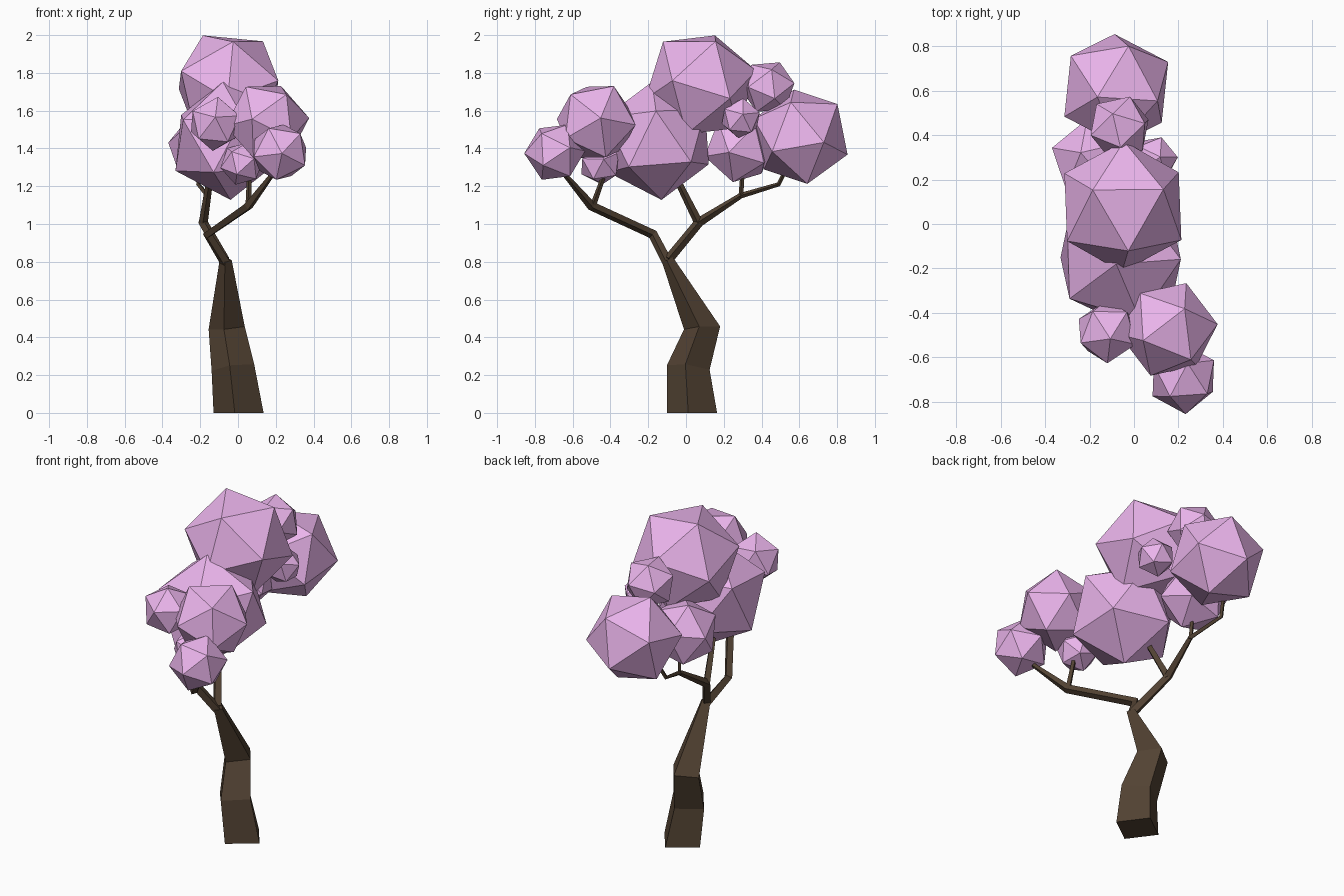
import bpy, bmesh, math
from mathutils import Vector, Matrix

if "Cube" in bpy.data.objects:
    bpy.data.objects.remove(bpy.data.objects["Cube"])


def material(name, rgb):
    m = bpy.data.materials.new(name)
    m.diffuse_color = (*rgb, 1)
    m.use_nodes = True
    m.node_tree.nodes["Principled BSDF"].inputs["Base Color"].default_value = m.diffuse_color
    return m


BARK = material("bark", (0.085, 0.055, 0.033))
BLOSSOM = material("blossom", (0.83, 0.46, 0.84))


def finish(bm, name, mat):
    bmesh.ops.recalc_face_normals(bm, faces=bm.faces[:])
    me = bpy.data.meshes.new(name)
    bm.to_mesh(me)
    bm.free()
    me.materials.append(mat)
    ob = bpy.data.objects.new(name, me)
    bpy.context.collection.objects.link(ob)
    return ob


def limb(name, path, flat_base=False):
    """Four-sided tapering tube; path entries are (x, y, z, radius)."""
    pts = [Vector(p[:3]) for p in path]
    dirs = [(b - a).normalized() for a, b in zip(pts, pts[1:])]
    bm = bmesh.new()
    rings = []
    for i, (p, spec) in enumerate(zip(pts, path)):
        t = (dirs[max(i - 1, 0)] + dirs[min(i, len(dirs) - 1)]).normalized()
        if flat_base and i == 0:
            t = Vector((0, 0, 1))
        ref = Vector((0.99, -0.15, 0))
        u = (ref - t * t.dot(ref)).normalized()
        v = t.cross(u)
        rings.append([bm.verts.new(p + spec[3] * (u * math.cos(k * math.pi / 2)
                                                  + v * math.sin(k * math.pi / 2)))
                      for k in range(4)])
    for a, b in zip(rings, rings[1:]):
        for k in range(4):
            j = (k + 1) % 4
            bm.faces.new((a[k], a[j], b[j], b[k]))
    bm.faces.new(rings[0])
    bm.faces.new(rings[-1])
    return finish(bm, name, BARK)


def clump(name, centre, r, pole, side):
    """Icosahedron with one vertex along pole and a neighbour towards side."""
    w = Vector(pole).normalized()
    s = Vector(side)
    u = (s - w * w.dot(s)).normalized()
    v = w.cross(u)
    mat = Matrix.Translation(centre) @ Matrix((u, v, w)).transposed().to_4x4()
    bm = bmesh.new()
    bmesh.ops.create_icosphere(bm, subdivisions=1, radius=r, matrix=mat)
    return finish(bm, name, BLOSSOM)


# Trunk
limb("trunk", [(0.003, 0.032, 0, 0.134), (-0.027, 0.012, 0.24, 0.115),
               (-0.06, 0.085, 0.45, 0.097), (-0.065, -0.098, 0.81, 0.032)],
     flat_base=True)

# Branches and twigs
limb("front_branch", [(-0.065, -0.095, 0.79, 0.028), (-0.16, -0.175, 0.945, 0.026),
                      (0.055, -0.50, 1.095, 0.025), (0.18, -0.64, 1.26, 0.013)])
limb("front_twig", [(0.055, -0.495, 1.09, 0.016), (0.06, -0.43, 1.27, 0.012)])
limb("back_branch", [(-0.07, -0.095, 0.81, 0.026), (-0.185, 0.07, 1.01, 0.025),
                     (-0.16, 0.29, 1.15, 0.015), (-0.21, 0.49, 1.21, 0.012),
                     (-0.19, 0.53, 1.29, 0.011)])
limb("back_twig", [(-0.16, 0.29, 1.14, 0.013), (-0.165, 0.30, 1.28, 0.011)])
limb("middle_branch", [(-0.185, 0.07, 1.0, 0.024), (-0.15, -0.045, 1.23, 0.018)])

# Foliage clumps: centre, radius, pole direction, neighbour direction
clumps = {
    "top": ((-0.05, 0.078, 1.737), 0.304, (-0.135, 0.075, 0.26), (0.19, 0.08, 0.235)),
    "middle": ((-0.06, -0.155, 1.44), 0.314, (-0.02, -0.025, 0.31), (1, 0, 0.4)),
    "back": ((-0.08, 0.607, 1.462), 0.266, (-0.085, -0.035, 0.25), (0.06, 0.2, 0.165)),
    "front": ((0.155, -0.475, 1.54), 0.224, (-0.125, -0.055, 0.205), (0.095, 0.105, 0.165)),
    "front_low": ((0.222, -0.695, 1.38), 0.162, (0.02, 0.07, 0.15), (-0.01, 0.15, 0.005)),
    "front_left": ((-0.12, -0.485, 1.53), 0.147, (0, -1, 0.25), (0.1, 0, 1)),
    "front_small": ((0.02, -0.455, 1.32), 0.117, (0.3, -0.1, 1), (1, 0.2, 0)),
    "back_left": ((-0.185, 0.285, 1.405), 0.195, (-0.3, 0.2, 1), (-1, 0.3, 0)),
    "back_small": ((0.09, 0.29, 1.56), 0.11, (1, 0.1, 0.2), (0, 0.1, 1)),
    "back_high": ((-0.065, 0.435, 1.725), 0.148, (-0.2, 0.4, 0.85), (0.9, 0, 0.4)),
}
for part, spec in clumps.items():
    clump(part + "_foliage", *spec)
